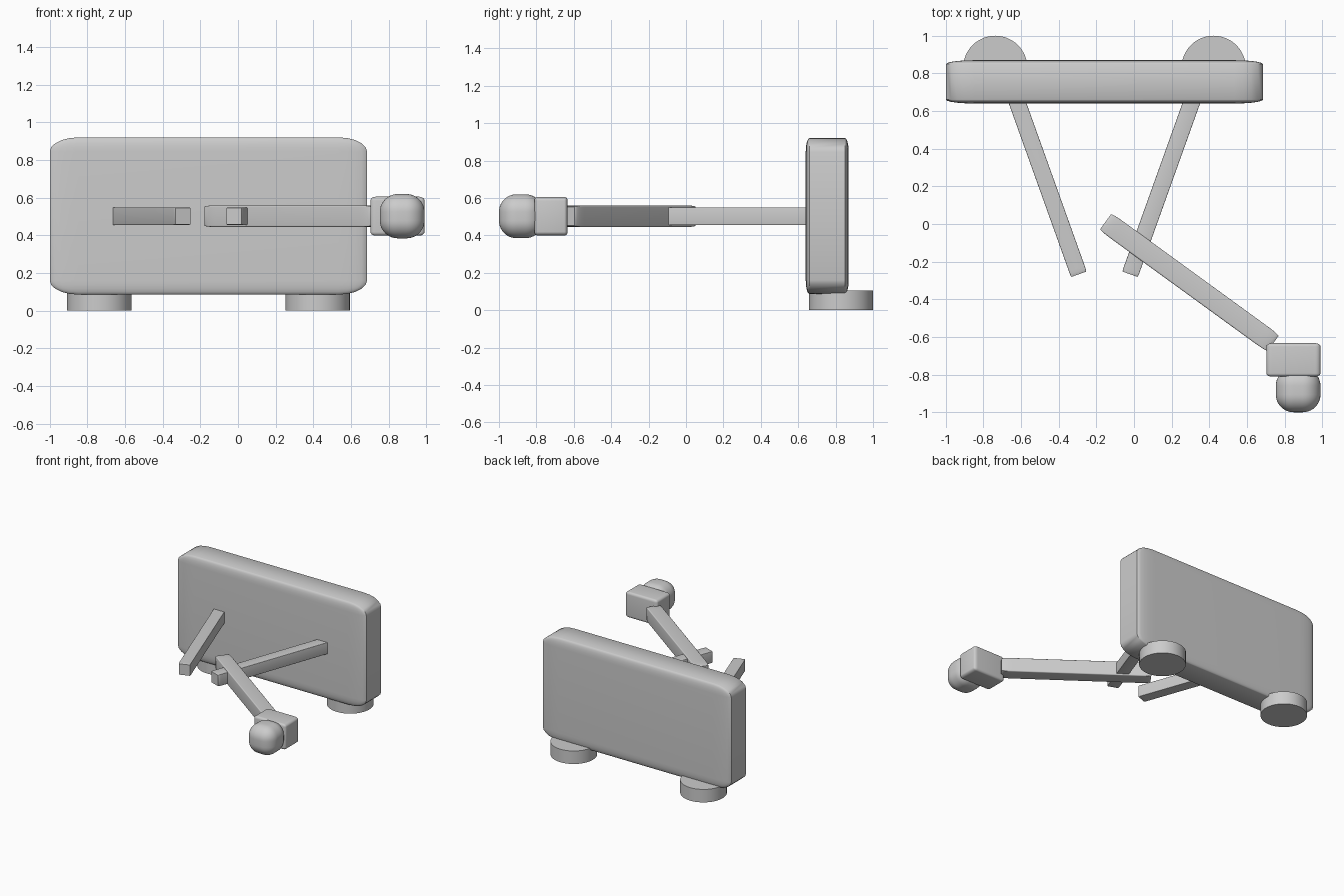
import bpy, bmesh
from math import radians, sin, cos

if "Cube" in bpy.data.objects:
    bpy.data.objects.remove(bpy.data.objects["Cube"])


def finish(name, bm, loc, rot_z=0.0, angle=35):
    mesh = bpy.data.meshes.new(name)
    bm.to_mesh(mesh)
    bm.free()
    obj = bpy.data.objects.new(name, mesh)
    bpy.context.collection.objects.link(obj)
    obj.location = loc
    obj.rotation_euler.z = rot_z
    bpy.ops.object.select_all(action='DESELECT')
    obj.select_set(True)
    bpy.context.view_layer.objects.active = obj
    bpy.ops.object.shade_smooth_by_angle(angle=radians(angle))
    return obj


def rounded_box(name, size, loc, bevel, rot_z=0.0, segments=5):
    # Bevel a unit cube first, so the rounding stretches with the size
    bm = bmesh.new()
    bmesh.ops.create_cube(bm, size=1.0)
    bmesh.ops.bevel(bm, geom=bm.edges[:], offset=bevel, segments=segments,
                    profile=0.5, affect='EDGES')
    bmesh.ops.scale(bm, vec=size, verts=bm.verts)
    return finish(name, bm, loc, rot_z)


def disc(name, radius, height, loc):
    bm = bmesh.new()
    bmesh.ops.create_cone(bm, cap_ends=True, segments=48, radius1=radius,
                          radius2=radius, depth=height)
    return finish(name, bm, loc)


MID = -0.157  # symmetry line of the body

# Main slab
rounded_box("body", (1.685, 0.23, 0.835), (MID, 0.755, 0.503), 0.09)

# Paired feet and rods
LENGTH, TILT = 1.06, radians(19.7)
for side, label in ((-1, "left"), (1, "right")):
    disc("foot_" + label, 0.171, 0.105, (MID + side * 0.58, 0.829, 0.0525))
    x = MID + side * (0.136 + sin(TILT) * LENGTH / 2)
    y = -0.267 + cos(TILT) * LENGTH / 2
    rounded_box("rod_" + label, (0.089, LENGTH, 0.093), (x, y, 0.502),
                0.03, -side * TILT, 3)

# Slanted arm with its end block and knob
rounded_box("arm", (1.1, 0.112, 0.115), (0.294, -0.311, 0.502), 0.07, radians(-36))
rounded_box("end_block", (0.287, 0.178, 0.207), (0.847, -0.722, 0.502), 0.1)
rounded_box("knob", (0.237, 0.235, 0.235), (0.872, -0.8825, 0.502), 0.4, 0.0, 10)
